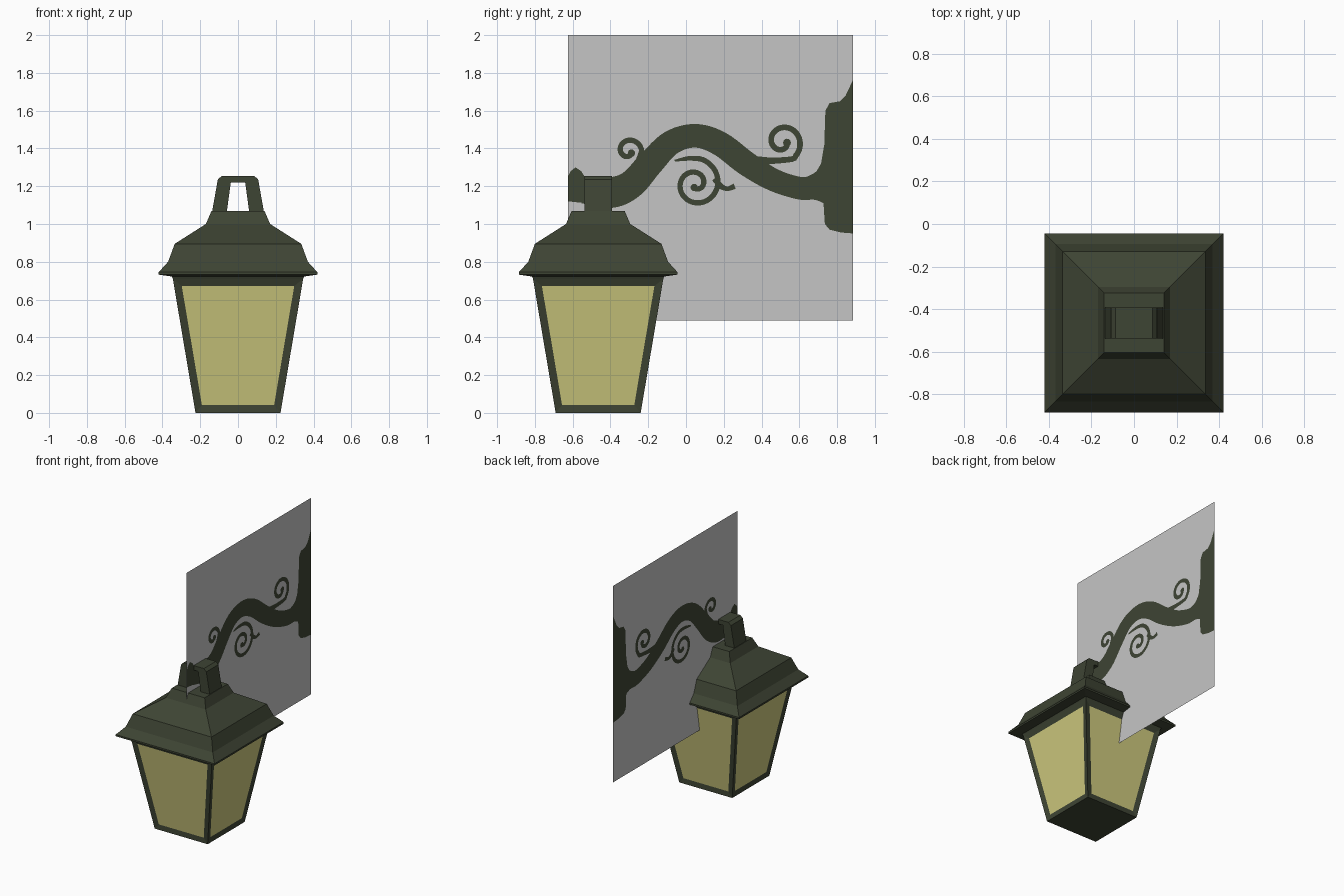
import bpy, bmesh, math
from mathutils import Vector

cube = bpy.data.objects.get("Cube")
if cube:
    bpy.data.objects.remove(cube, do_unlink=True)

LAMP_Y = -0.465
SKIN = 0.002      # offset of the flat ironwork from the card


def material(name, color):
    mat = bpy.data.materials.new(name)
    mat.use_nodes = True
    mat.diffuse_color = (*color, 1)
    mat.node_tree.nodes["Principled BSDF"].inputs["Base Color"].default_value = (*color, 1)
    return mat


iron = material("dark green iron", (0.048, 0.058, 0.034))
glass = material("pale yellow glass", (0.62, 0.59, 0.21))
grey = material("grey card", (0.56, 0.56, 0.56))


def add_object(name, bm, *mats):
    mesh = bpy.data.meshes.new(name)
    bm.to_mesh(mesh)
    bm.free()
    for mat in mats:
        mesh.materials.append(mat)
    obj = bpy.data.objects.new(name, mesh)
    bpy.context.scene.collection.objects.link(obj)
    return obj


def square_loft(profile):
    """Closed solid of square sections, each given as (half width, height)."""
    bm = bmesh.new()
    rings = [[bm.verts.new((sx * h, LAMP_Y + sy * h, z))
              for sx, sy in ((-1, -1), (1, -1), (1, 1), (-1, 1))]
             for h, z in profile]
    sides = []
    for low, high in zip(rings, rings[1:]):
        for i in range(4):
            j = (i + 1) % 4
            sides.append(bm.faces.new((low[i], low[j], high[j], high[i])))
    bm.faces.new(rings[0][::-1])
    bm.faces.new(rings[-1])
    bm.normal_update()
    return bm, sides


def plate(name, points, faces):
    """Flat shape in the y-z plane, laid on both sides of the card."""
    bm = bmesh.new()
    for side in (1, -1):
        verts = [bm.verts.new((side * SKIN, y, z)) for y, z in points]
        for face in faces:
            f = bm.faces.new([verts[i] for i in face])
            f.normal_update()
            if f.normal.x * side < 0:
                f.normal_flip()
    return add_object(name, bm, iron)


def smooth_path(points, steps=6):
    """Catmull-Rom curve through (y, z, width) points."""
    p = [Vector(q) for q in points]
    p = [2 * p[0] - p[1]] + p + [2 * p[-1] - p[-2]]
    path = []
    for a, b, c, d in zip(p, p[1:], p[2:], p[3:]):
        for k in range(steps):
            t = k / steps
            path.append(0.5 * (2 * b + (c - a) * t + (2 * a - 5 * b + 4 * c - d) * t ** 2
                               + (3 * b - a - 3 * c + d) * t ** 3))
    return path + [p[-2]]


def ribbon(name, points, steps=6):
    path = smooth_path(points, steps)
    edge = []
    for i, p in enumerate(path):
        t = path[min(i + 1, len(path) - 1)] - path[max(i - 1, 0)]
        n = Vector((-t.y, t.x)).normalized() * p.z / 2
        edge += [p.xy + n, p.xy - n]
    quads = [(i, i + 1, i + 3, i + 2) for i in range(0, len(edge) - 2, 2)]
    return plate(name, edge, quads)


def scroll(name, lead, centre, start, end, r0, r1, width):
    """Lead-in points followed by a spiral and a round tip."""
    count = 28
    points = list(lead)
    for i in range(count + 1):
        t = i / count
        a = math.radians(start + (end - start) * t)
        r = r0 + (r1 - r0) * t
        points.append((centre[0] + r * math.cos(a), centre[1] + r * math.sin(a), width))
    ribbon(name, points, 3)
    ty, tz, _ = points[-1]
    tip = [(ty + 0.7 * width * math.cos(k * math.tau / 12),
            tz + 0.7 * width * math.sin(k * math.tau / 12)) for k in range(12)]
    plate(name + "_tip", tip, [range(12)])


# Lantern body: tapered frame with recessed glass on all four sides
bm, sides = square_loft([(0.225, 0), (0.345, 0.71)])
bmesh.ops.inset_individual(bm, faces=sides, thickness=0.04, depth=-0.008, use_even_offset=True)
for f in sides:
    f.material_index = 1
add_object("lantern_body", bm, iron, glass)

# Stepped roof with a thin lip
bm, _ = square_loft([(0.34, 0.70), (0.35, 0.722), (0.42, 0.732), (0.42, 0.745),
                     (0.37, 0.80), (0.335, 0.895), (0.17, 1.0), (0.14, 1.07)])
add_object("lantern_roof", bm, iron)

# Hanger arch on the roof
half = [(0.06, 1.06), (0.038, 1.22)]
outer = [(0.086, 1.255), (0.107, 1.235), (0.138, 1.06)]
right = half[::-1] + outer[::-1]
loop = half + [(-x, z) for x, z in half[::-1]] + [(-x, z) for x, z in outer[::-1]] + outer
bm = bmesh.new()
face = bm.faces.new([bm.verts.new((x, LAMP_Y - 0.073, z)) for x, z in loop])
extruded = bmesh.ops.extrude_face_region(bm, geom=[face])["geom"]
bmesh.ops.translate(bm, vec=(0, 0.146, 0),
                    verts=[v for v in extruded if isinstance(v, bmesh.types.BMVert)])
bmesh.ops.recalc_face_normals(bm, faces=bm.faces)
add_object("hanger_arch", bm, iron)

# Flat card that carries the bracket
bm = bmesh.new()
bm.faces.new([bm.verts.new((0, y, z)) for y, z in
              ((-0.625, 0.49), (0.885, 0.49), (0.885, 2), (-0.625, 2))])
add_object("bracket_card", bm, grey)

# Curved main arm
ribbon("bracket_arm", [(-0.55, 1.17, 0.12), (-0.40, 1.165, 0.16), (-0.29, 1.21, 0.15),
                       (-0.19, 1.32, 0.14), (-0.08, 1.43, 0.13), (0.05, 1.467, 0.125),
                       (0.18, 1.425, 0.13), (0.32, 1.32, 0.13), (0.46, 1.235, 0.12),
                       (0.60, 1.19, 0.12), (0.68, 1.195, 0.14), (0.77, 1.21, 0.26)])

# Knob at the free end of the arm
knob = [(-0.625, 1.12), (-0.53, 1.11), (-0.53, 1.24), (-0.555, 1.28),
        (-0.585, 1.30), (-0.61, 1.28), (-0.625, 1.25)]
plate("arm_end_knob", knob, [range(len(knob))])

# Wall mount
mount = [(0.885, 1.765), (0.845, 1.68), (0.815, 1.65), (0.76, 1.64), (0.738, 1.6),
         (0.732, 1.42), (0.715, 1.32), (0.68, 1.26), (0.69, 1.13), (0.728, 1.11),
         (0.735, 1.0), (0.76, 0.97), (0.82, 0.955), (0.885, 0.95)]
plate("wall_mount", mount, [range(len(mount))])

# Scrollwork
scroll("front_scroll", [(-0.25, 1.31, 0.05)], (-0.305, 1.387),
       0, 325, 0.07, 0.02, 0.028)
scroll("rear_scroll", [(0.36, 1.335, 0.05), (0.46, 1.335, 0.034)], (0.51, 1.435),
       -60, 350, 0.105, 0.025, 0.03)
scroll("lower_scroll", [(-0.06, 1.335, 0.01), (0.01, 1.347, 0.024)], (0.05, 1.212),
       80, -470, 0.135, 0.02, 0.028)
ribbon("lower_scroll_tail", [(0.15, 1.24, 0.03), (0.185, 1.2, 0.03),
                             (0.22, 1.187, 0.024), (0.258, 1.2, 0.03)])
